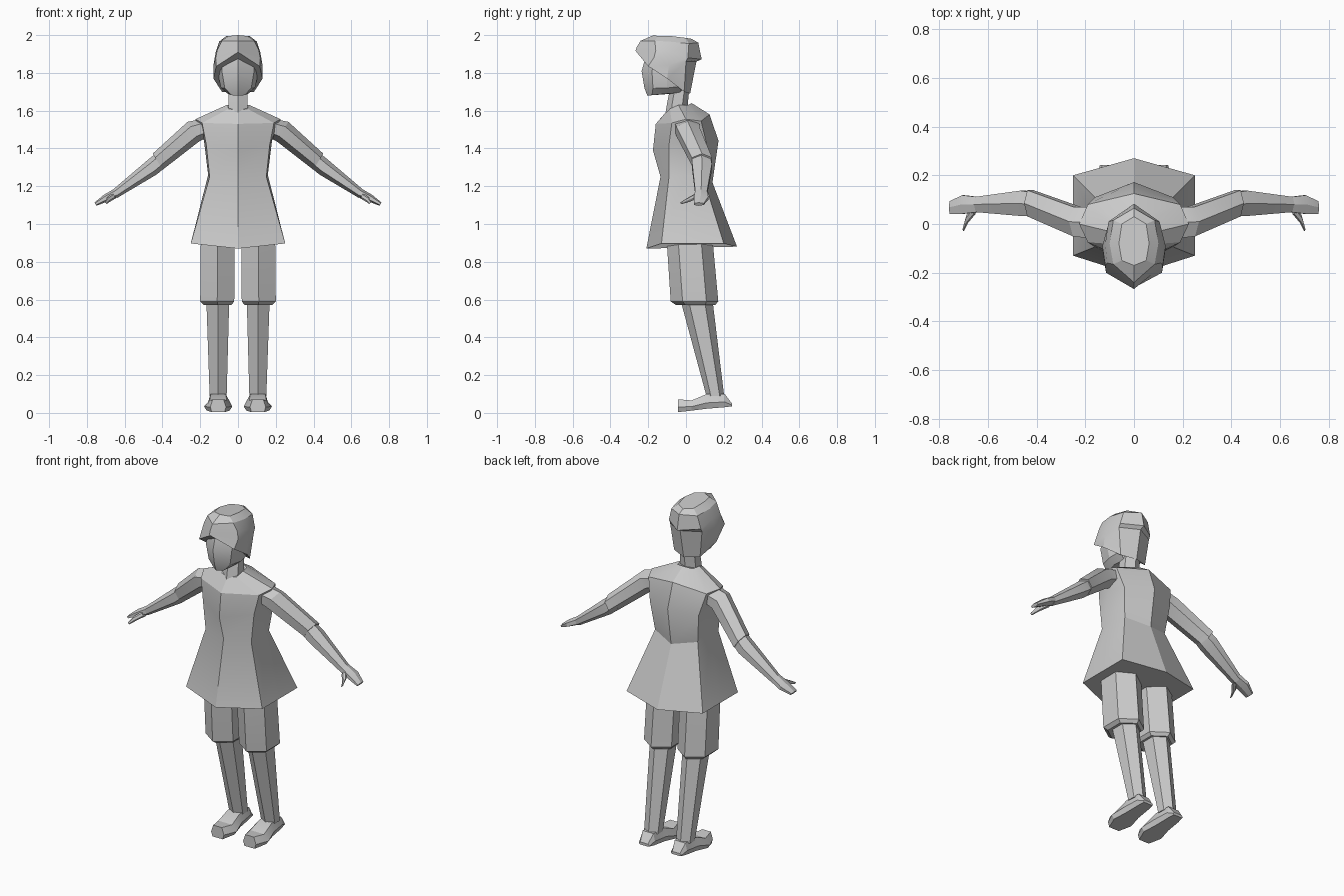
import bpy, bmesh, math
from mathutils import Vector

cube = bpy.data.objects.get("Cube")
if cube:
    bpy.data.objects.remove(cube, do_unlink=True)

grey = bpy.data.materials.new("plain_grey")
grey.use_nodes = True
GREY = (0.6, 0.6, 0.6, 1)
grey.diffuse_color = GREY
grey.node_tree.nodes["Principled BSDF"].inputs["Base Color"].default_value = GREY


def loft(name, rings, mirror_x=False):
    """Skin a list of equal rings, close both ends and shade the result."""
    bm = bmesh.new()
    rows = [[bm.verts.new((-p[0] if mirror_x else p[0], p[1], p[2])) for p in r] for r in rings]
    n = len(rows[0])
    for a, b in zip(rows, rows[1:]):
        for i in range(n):
            j = (i + 1) % n
            bm.faces.new((a[i], a[j], b[j], b[i]))
    bm.faces.new(rows[0][::-1])
    bm.faces.new(rows[-1])
    bmesh.ops.recalc_face_normals(bm, faces=bm.faces)
    mesh = bpy.data.meshes.new(name)
    bm.to_mesh(mesh)
    bm.free()
    mesh.materials.append(grey)
    obj = bpy.data.objects.new(name, mesh)
    bpy.context.collection.objects.link(obj)
    bpy.ops.object.select_all(action='DESELECT')
    obj.select_set(True)
    bpy.context.view_layer.objects.active = obj
    bpy.ops.object.shade_smooth_by_angle(angle=math.radians(25))
    return obj


def pair(name, rings):
    loft("left_" + name, rings)
    loft("right_" + name, rings, mirror_x=True)


def whole(half):
    """Complete a half outline (front centre to back centre) across x = 0."""
    return half + [(-x, y, z) for x, y, z in half[-2:0:-1]]


def hexagon(centre, ru, rv, u=(1, 0, 0), v=(0, 1, 0)):
    c, u, v = Vector(centre), Vector(u), Vector(v)
    return [c + u * ru * math.cos(a) + v * rv * math.sin(a)
            for a in (math.radians(60 * i - 90) for i in range(6))]


# Flared tunic with a centre crease
loft("tunic", [whole(r) for r in (
    [(0, -.21, .87), (.25, -.13, .897), (.25, .035, .897), (.25, .20, .897), (0, .27, .88)],
    [(0, -.135, 1.25), (.15, -.09, 1.25), (.158, .0, 1.26), (.14, .09, 1.25), (0, .14, 1.22)],
    [(0, -.175, 1.39), (.168, -.09, 1.42), (.18, 0, 1.44), (.16, .11, 1.42), (0, .172, 1.44)],
    [(0, -.16, 1.53), (.19, -.075, 1.535), (.225, 0, 1.555), (.19, .08, 1.545), (0, .125, 1.58)],
    [(0, -.10, 1.60), (.05, -.085, 1.61), (.06, -.04, 1.63), (.05, .01, 1.63), (0, .03, 1.64)],
)])

# Neck leaning forward
loft("neck", [hexagon((0, -.05, 1.58), .06, .06), hexagon((0, -.045, 1.64), .058, .055),
              hexagon((0, -.03, 1.74), .055, .05)])

# Face and jaw
loft("head", [whole(r) for r in (
    [(0, -.205, 1.68), (.035, -.18, 1.682), (.055, -.10, 1.69), (.045, -.03, 1.695), (0, 0, 1.695)],
    [(0, -.22, 1.72), (.07, -.175, 1.72), (.09, -.10, 1.72), (.08, -.02, 1.73), (0, .015, 1.73)],
    [(0, -.235, 1.81), (.085, -.18, 1.81), (.11, -.10, 1.81), (.09, -.01, 1.81), (0, .03, 1.81)],
    [(0, -.215, 1.88), (.08, -.16, 1.88), (.10, -.10, 1.88), (.08, -.01, 1.88), (0, .03, 1.88)],
)])

# Hair: peaked in front, sweeping down past the ears to the nape
loft("hair", [whole(r) for r in (
    [(0, -.262, 1.91), (.115, -.20, 1.835), (.13, -.10, 1.77), (.085, -.01, 1.70), (0, .022, 1.69)],
    [(0, -.267, 1.918), (.118, -.17, 1.88), (.13, -.09, 1.84), (.105, 0, 1.86), (0, .055, 1.86)],
    [(0, -.262, 1.935), (.11, -.16, 1.92), (.118, -.08, 1.91), (.105, .01, 1.88), (0, .083, 1.872)],
    [(0, -.24, 1.97), (.085, -.165, 1.97), (.10, -.08, 1.965), (.085, .015, 1.955), (0, .065, 1.96)],
    [(0, -.17, 2.0), (.05, -.15, 1.995), (.062, -.08, 1.995), (.05, .0, 1.985), (0, .03, 1.98)],
)])

# Arms: rings stand in the plane of y and the arm's upward normal
Y, UP = (0, 1, 0), (.53, 0, .85)


def arm_part(name, sections):
    pair(name, [hexagon(c, ru, rv, Y, UP) for c, ru, rv in sections])


arm_part("sleeve", [((.16, .005, 1.515), .075, .05), ((.235, .01, 1.49), .07, .06),
                    ((.425, .085, 1.33), .062, .05)])
arm_part("forearm", [((.40, .08, 1.345), .055, .045), ((.455, .085, 1.30), .06, .045),
                     ((.655, .08, 1.157), .035, .024)])
arm_part("hand", [((.64, .08, 1.168), .036, .024), ((.70, .08, 1.137), .044, .02),
                  ((.755, .068, 1.105), .03, .01)])
arm_part("thumb", [((.655, .06, 1.15), .022, .016), ((.685, .02, 1.13), .018, .014),
                   ((.70, -.022, 1.112), .008, .008)])

# Knee-length shorts with a tucked hem
pair("shorts_leg", [hexagon((.105, .02, .93), .10, .12), hexagon((.108, .022, .88), .104, .122),
                    hexagon((.11, .045, .59), .104, .126), hexagon((.108, .05, .572), .085, .105)])

# Lower legs sloping back to the ankles
pair("lower_leg", [hexagon((.107, .055, .60), .07, .085), hexagon((.105, .155, .09), .052, .047)])


# Feet, built from heel to toe
def foot_ring(y, low, high, base, top):
    x = .105
    mid = low + (high - low) * .4
    return [(x - base * .8, y, low), (x + base * .8, y, low), (x + base, y, mid),
            (x + top, y, high), (x - top, y, high), (x - base, y, mid)]


pair("foot", [foot_ring(*s) for s in (
    (.243, .035, .05, .035, .025), (.205, .03, .10, .045, .035), (.11, .022, .10, .055, .04),
    (.03, .012, .066, .075, .045), (-.042, .004, .072, .042, .028))])
